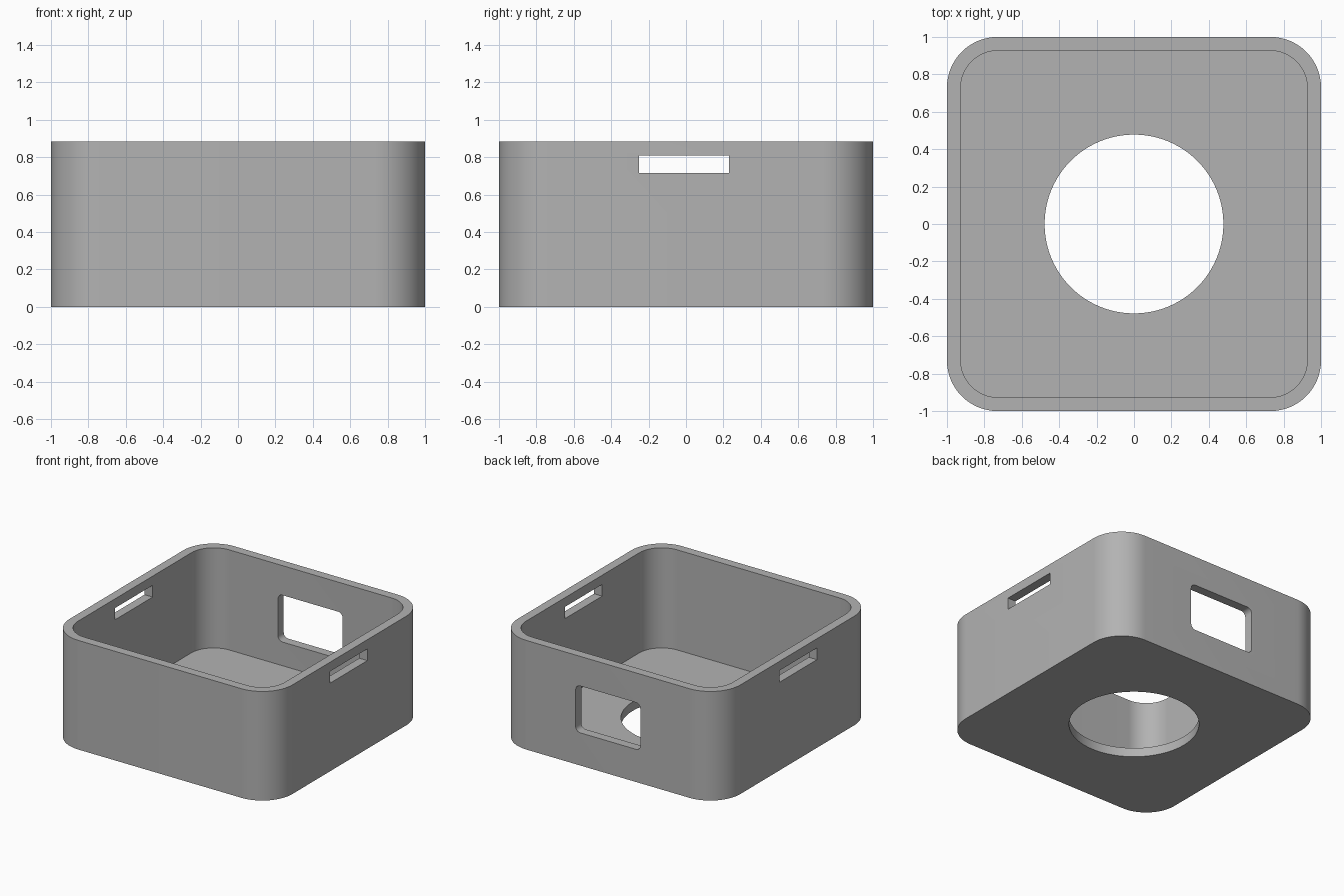
import bpy, bmesh, math
from mathutils import Matrix

default = bpy.data.objects.get("Cube")
if default:
    bpy.data.objects.remove(default, do_unlink=True)

HEIGHT = 0.885
WALL = 0.073

# Single material
grey = bpy.data.materials.new("mid grey")
grey.use_nodes = True
colour = (0.45, 0.45, 0.45, 1)
grey.diffuse_color = colour
grey.node_tree.nodes["Principled BSDF"].inputs["Base Color"].default_value = colour


def rounded_rect(half_w, half_h, radius, steps):
    """Outline of a rounded rectangle, counter-clockwise."""
    points = []
    for i, (sx, sy) in enumerate([(1, 1), (-1, 1), (-1, -1), (1, -1)]):
        cx, cy = sx * (half_w - radius), sy * (half_h - radius)
        for k in range(steps + 1):
            a = math.pi / 2 * (i + k / steps)
            points.append((cx + radius * math.cos(a), cy + radius * math.sin(a)))
    return points


def circle(radius, steps):
    return [(radius * math.cos(math.tau * k / steps),
             radius * math.sin(math.tau * k / steps)) for k in range(steps)]


def prism(name, outline, low, high, turn=None):
    """Extrude an outline from low to high along z, then turn it."""
    bm = bmesh.new()
    face = bm.faces.new([bm.verts.new((x, y, low)) for x, y in outline])
    top = bmesh.ops.extrude_face_region(bm, geom=[face])["geom"]
    verts = [v for v in top if isinstance(v, bmesh.types.BMVert)]
    bmesh.ops.translate(bm, verts=verts, vec=(0, 0, high - low))
    bmesh.ops.recalc_face_normals(bm, faces=bm.faces)
    if turn:
        bmesh.ops.transform(bm, matrix=turn, verts=bm.verts)
    mesh = bpy.data.meshes.new(name)
    bm.to_mesh(mesh)
    bm.free()
    mesh.materials.append(grey)
    obj = bpy.data.objects.new(name, mesh)
    bpy.context.collection.objects.link(obj)
    return obj


# Outer body of the open box
box = prism("box_shell", rounded_rect(1, 1, 0.27, 16), 0, HEIGHT)

# Cutters: cavity, round floor hole, rear window, slot through both sides
upright = Matrix.Rotation(math.pi / 2, 4, "X")
inner = 1 - WALL
cutters = [
    prism("cavity_cutter", rounded_rect(inner, inner, 0.2, 16), WALL, HEIGHT + 0.2),
    prism("floor_hole_cutter", circle(0.478, 96), -0.2, 0.3),
    prism("rear_window_cutter", rounded_rect(0.29, 0.19, 0.04, 6), -1.2, -0.8,
          Matrix.Translation((0, 0, 0.455)) @ upright),
    prism("side_slot_cutter", [(-1.2, -0.25), (1.2, -0.25), (1.2, 0.23), (-1.2, 0.23)],
          0.715, 0.81),
]

bpy.ops.object.select_all(action="DESELECT")
box.select_set(True)
bpy.context.view_layer.objects.active = box
for cutter in cutters:
    cutter.hide_render = True
    mod = box.modifiers.new(cutter.name, "BOOLEAN")
    mod.operation = "DIFFERENCE"
    mod.solver = "EXACT"
    mod.object = cutter
    bpy.ops.object.modifier_apply(modifier=mod.name)
    bpy.data.objects.remove(cutter, do_unlink=True)

bpy.ops.object.shade_smooth_by_angle(angle=math.radians(30))
